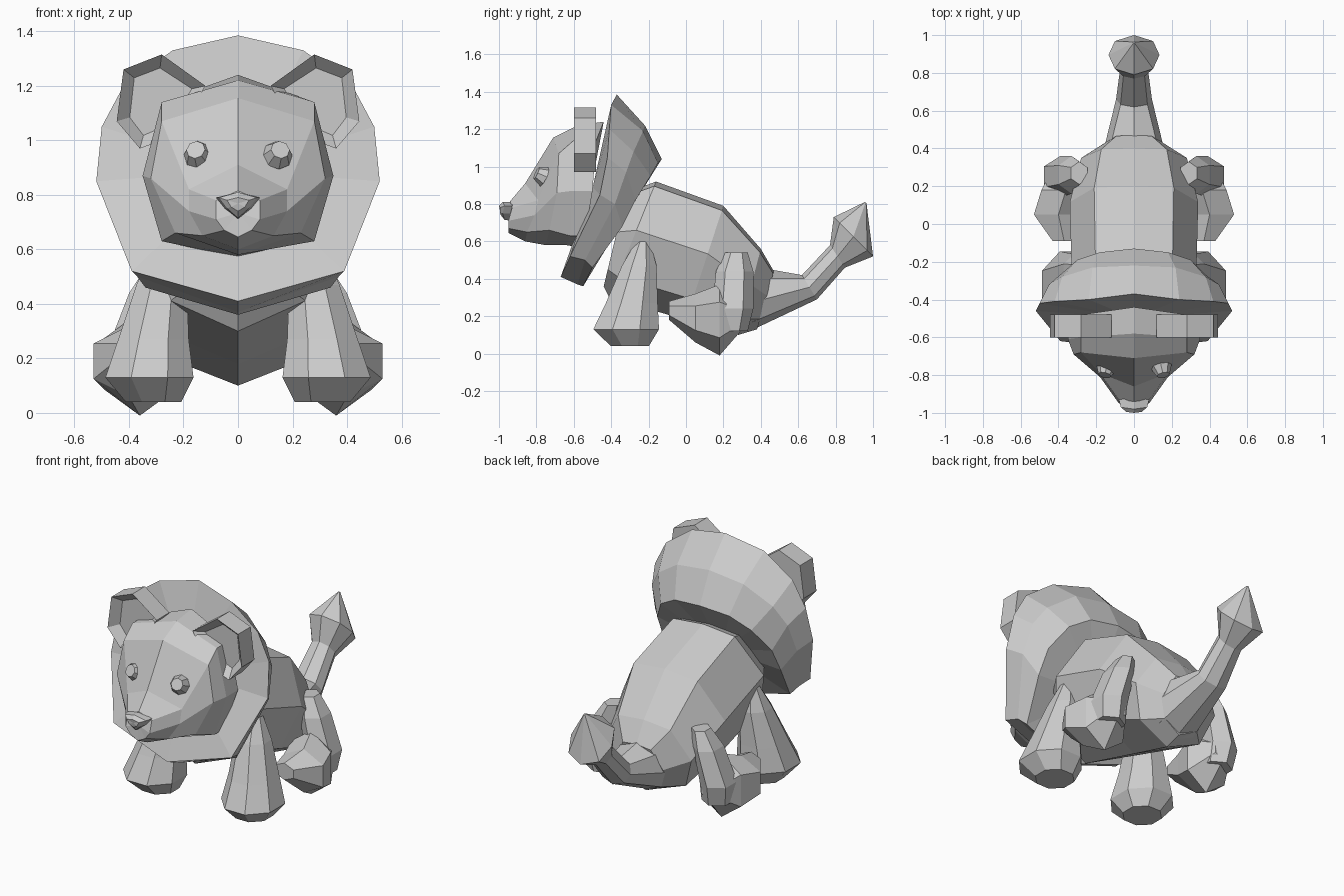
import bpy
import bmesh
import math
from mathutils import Matrix, Vector

default_cube = bpy.data.objects.get("Cube")
if default_cube:
    bpy.data.objects.remove(default_cube, do_unlink=True)

# Single plain colour
fur_grey = bpy.data.materials.new("fur_grey")
fur_grey.use_nodes = True
fur_grey.diffuse_color = (.6, .6, .6, 1)
fur_grey.node_tree.nodes["Principled BSDF"].inputs["Base Color"].default_value = (.6, .6, .6, 1)


def finish(name, bm):
    """Turn a bmesh into a flat shaded object."""
    bmesh.ops.recalc_face_normals(bm, faces=bm.faces[:])
    mesh = bpy.data.meshes.new(name)
    bm.to_mesh(mesh)
    bm.free()
    mesh.materials.append(fur_grey)
    part = bpy.data.objects.new(name, mesh)
    bpy.context.scene.collection.objects.link(part)
    return part


def loft(name, loops):
    """Skin a chain of equal loops and close both ends with a fan."""
    bm = bmesh.new()
    rows = [[bm.verts.new(point) for point in loop] for loop in loops]
    count = len(rows[0])
    for near, far in zip(rows, rows[1:]):
        for i in range(count):
            j = (i + 1) % count
            bm.faces.new((near[i], near[j], far[j], far[i]))
    caps = [bm.faces.new(rows[0]), bm.faces.new(rows[-1])]
    bmesh.ops.poke(bm, faces=caps)
    return finish(name, bm)


def whole(half):
    """Complete a half outline that runs from the top centre to the bottom centre."""
    return half + [(-x, y, z) for x, y, z in reversed(half[1:-1])]


def slanted(section, top_y, top_z, low_y, low_z, width):
    """Place a half section between a top point and a bottom point."""
    top, low = Vector((0, top_y, top_z)), Vector((0, low_y, low_z))
    half = []
    for across, down in section:
        point = top.lerp(low, down)
        half.append((across * width, point.y, point.z))
    return whole(half)


def level_ring(side, sides, cx, cy, cz, rx, ry):
    """Horizontal ring for upright limbs."""
    angles = [math.tau * (i + .5) / sides for i in range(sides)]
    return [(side * (cx + rx * math.cos(a)), cy + ry * math.sin(a), cz) for a in angles]


def upright_ring(side, sides, cx, cy, cz, rx, rz):
    """Ring facing forward, for the hind feet."""
    angles = [math.tau * (i + .5) / sides for i in range(sides)]
    return [(side * (cx + rx * math.cos(a)), cy, cz + rz * math.sin(a)) for a in angles]


# Body
body_section = [(0, 0), (.62, .04), (1, .42), (.75, .82), (0, 1)]
body_rings = [
    (-.32, .86, -.44, .36, .26),
    (-.16, .92, -.41, .3, .33),
    (.2, .79, 0, .18, .34),
    (.4, .56, .28, .1, .28),
    (.47, .44, .38, .13, .15),
]
loft("body", [slanted(body_section, *ring) for ring in body_rings])

# Tail with a pointed tuft
tail_section = [(0, 0), (.75, .15), (1, .5), (.75, .85), (0, 1)]
tail_rings = [
    (.45, .45, .34, .12, .16),
    (.62, .42, .7, .29, .095),
    (.77, .58, .85, .46, .075),
    (.79, .73, 1, .52, .135),
    (.955, .81, .965, .805, .005),
]
loft("tail", [slanted(tail_section, *ring) for ring in tail_rings])

# Mane: a flared collar, front rim then two rear rings
mane_front = [(0, -.37, 1.385), (.24, -.4, 1.33), (.42, -.41, 1.2), (.5, -.42, 1.05),
              (.52, -.46, .85), (.39, -.62, .52), (0, -.67, .41)]
mane_middle = [(0, -.22, 1.22), (.22, -.23, 1.19), (.38, -.28, 1.08), (.45, -.32, .97),
               (.47, -.38, .8), (.37, -.54, .5), (0, -.58, .37)]
mane_rear = [(0, -.13, 1.04), (.18, -.15, 1.02), (.3, -.19, .95), (.38, -.27, .82),
             (.39, -.34, .68), (.34, -.5, .46), (0, -.55, .36)]
loft("mane", [whole(ring) for ring in (mane_front, mane_middle, mane_rear)])

# Head tapering into the muzzle
head_rings = [
    [(0, -.44, 1.24), (.28, -.48, 1.14), (.35, -.5, .87), (.28, -.54, .63), (0, -.58, .57)],
    [(0, -.58, 1.22), (.28, -.6, 1.14), (.35, -.61, .87), (.28, -.62, .63), (0, -.64, .58)],
    [(0, -.71, 1.155), (.28, -.68, 1.07), (.32, -.69, .86), (.23, -.73, .66), (0, -.75, .58)],
    [(0, -.86, .91), (.18, -.79, .82), (.18, -.81, .74), (.13, -.85, .65), (0, -.86, .6)],
    [(0, -.94, .815), (.08, -.93, .78), (.08, -.95, .71), (.05, -.95, .67), (0, -.95, .645)],
]
loft("head", [whole(ring) for ring in head_rings])

# Nose: a flat topped wedge
nose_rings = [
    [(0, -.92, .81), (.08, -.93, .79), (.05, -.93, .75), (0, -.93, .71)],
    [(0, -.98, .81), (.07, -.97, .79), (.04, -.98, .75), (0, -.97, .715)],
    [(0, -1, .79), (.04, -.995, .78), (.025, -.995, .755), (0, -.99, .74)],
]
loft("nose", [whole(ring) for ring in nose_rings])

ear_outline = [(.12, 1.2), (.28, 1.315), (.42, 1.26), (.445, 1.07), (.36, .97), (.22, 1.02)]
front_leg_rings = [
    (.31, -.3, .04, .11, .11),
    (.325, -.32, .13, .175, .19),
    (.31, -.29, .27, .14, .15),
    (.28, -.25, .47, .1, .1),
    (.27, -.23, .6, .05, .04),
]
hind_leg_rings = [
    (.38, .24, .12, .09, .09),
    (.39, .25, .24, .1, .11),
    (.33, .26, .44, .08, .1),
    (.29, .27, .54, .05, .06),
]
hind_foot_rings = [
    (.37, .31, .2, .06, .06),
    (.36, .18, .18, .15, .19),
    (.4, .05, .19, .15, .13),
    (.37, -.09, .23, .07, .05),
]

for side, label in ((1, "left"), (-1, "right")):
    # Ears: thick outlines with a recessed front
    bm = bmesh.new()
    front = bm.faces.new([bm.verts.new((side * x, -.6, z)) for x, z in ear_outline])
    back = bmesh.ops.extrude_face_region(bm, geom=[front], use_keep_orig=True)
    moved = [v for v in back["geom"] if isinstance(v, bmesh.types.BMVert)]
    bmesh.ops.translate(bm, verts=moved, vec=(0, .12, 0))
    bmesh.ops.recalc_face_normals(bm, faces=bm.faces[:])
    front = min(bm.faces, key=lambda face: face.calc_center_median().y)
    bmesh.ops.inset_individual(bm, faces=[front], thickness=.05)
    bmesh.ops.translate(bm, verts=front.verts[:], vec=(0, .05, 0))
    finish("ear_" + label, bm)

    # Eyes: faceted buttons tilted with the face
    bm = bmesh.new()
    facing = Vector((side * .2, -.85, .4)).to_track_quat("Z", "Y").to_matrix().to_4x4()
    place = Matrix.Translation((side * .15, -.778, .955)) @ facing
    bmesh.ops.create_cone(bm, cap_ends=True, segments=8, radius1=.056, radius2=.035,
                          depth=.05, matrix=place)
    finish("eye_" + label, bm)

    # Legs and feet
    loft("front_leg_" + label, [level_ring(side, 8, *ring) for ring in front_leg_rings])
    loft("hind_leg_" + label, [level_ring(side, 6, *ring) for ring in hind_leg_rings])
    loft("hind_foot_" + label, [upright_ring(side, 6, *ring) for ring in hind_foot_rings])
